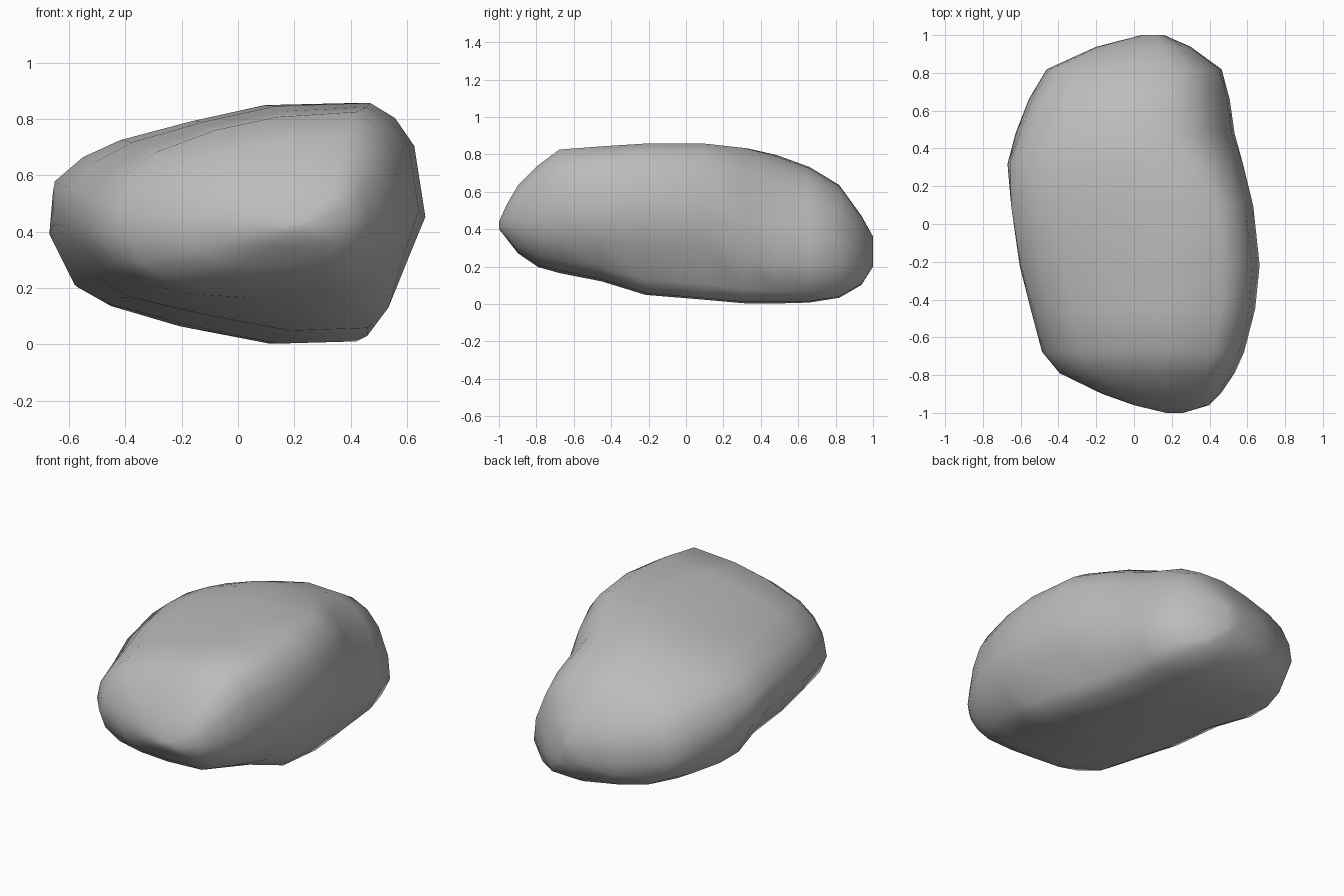
import bpy, bmesh, math

cube = bpy.data.objects.get("Cube")
if cube:
    bpy.data.objects.remove(cube, do_unlink=True)

# Stone colour
stone = bpy.data.materials.new("stone grey")
stone.use_nodes = True
grey = (0.5, 0.5, 0.5, 1)
stone.diffuse_color = grey
stone.node_tree.nodes["Principled BSDF"].inputs["Base Color"].default_value = grey

# Outlines of the boulder, as (x, z) over a unit box, from the left edge over the top
front_outline = [(0, .35), (.02, .5), (.08, .65), (.18, .78), (.38, .9), (.58, .97),
                 (.85, 1), (.925, .91), (.975, .77), (1, .48), (.965, .28), (.88, .1),
                 (.76, .02), (.5, 0), (.3, .02), (.15, .07), (.045, .18)]
middle_outline = [(0, .49), (0, .67), (.08, .77), (.18, .84), (.38, .92), (.58, .99),
                  (.85, 1), (.91, .94), (.965, .83), (1, .5), (.95, .35), (.9, .1),
                  (.87, .01), (.66, 0), (.41, .09), (.18, .175), (.1, .245)]
back_outline = [(0, .45), (.02, .62), (.08, .76), (.18, .85), (.36, .94), (.54, 1),
                (.72, .99), (.83, .915), (.915, .77), (.985, .5), (1, .27), (.935, .08),
                (.87, .01), (.64, 0), (.36, .08), (.15, .17), (.05, .25)]

# Cross-sections from front to back: y, x min, x max, z min, z max
sections = [(-1, .17, .26, .4, .44), (-.96, .0, .4, .35, .53),
            (-.9, -.17, .46, .27, .635), (-.79, -.4, .535, .195, .745),
            (-.68, -.49, .585, .165, .83), (-.45, -.55, .645, .12, .845),
            (-.22, -.61, .67, .045, .86), (.1, -.655, .635, .02, .86),
            (.32, -.675, .59, .0, .84), (.48, -.63, .535, .0, .8),
            (.66, -.56, .51, .005, .735), (.82, -.47, .47, .03, .64),
            (.94, -.2, .3, .1, .47), (1, .04, .16, .2, .36)]


def ramp(y, start, end):
    return min(max((y - start) / (end - start), 0), 1)


def ring(bm, y, x0, x1, z0, z1):
    """One cross-section, blended between the three outlines."""
    f, b = ramp(y, -.1, -.6), ramp(y, .2, .42)
    verts = []
    for front, middle, back in zip(front_outline, middle_outline, back_outline):
        u, v = (f * p + b * q + (1 - f - b) * m for p, m, q in zip(front, middle, back))
        verts.append(bm.verts.new((x0 + u * (x1 - x0), y, z0 + v * (z1 - z0))))
    return verts


# Boulder body, lofted through the sections and capped at both ends
bm = bmesh.new()
rings = [ring(bm, *s) for s in sections]
n = len(middle_outline)
for a, b in zip(rings, rings[1:]):
    for i in range(n):
        j = (i + 1) % n
        bm.faces.new((a[i], a[j], b[j], b[i]))
bm.faces.new(rings[0])
bm.faces.new(rings[-1])

# Soften the facets a little
bmesh.ops.smooth_vert(bm, verts=[v for r in rings[1:-1] for v in r], factor=.12,
                      use_axis_x=True, use_axis_y=True, use_axis_z=True)
bmesh.ops.recalc_face_normals(bm, faces=bm.faces)
mesh = bpy.data.meshes.new("boulder")
bm.to_mesh(mesh)
bm.free()
mesh.materials.append(stone)
boulder = bpy.data.objects.new("boulder", mesh)
bpy.context.collection.objects.link(boulder)

bpy.context.view_layer.objects.active = boulder
boulder.select_set(True)
bpy.ops.object.shade_smooth_by_angle(angle=math.radians(75))
